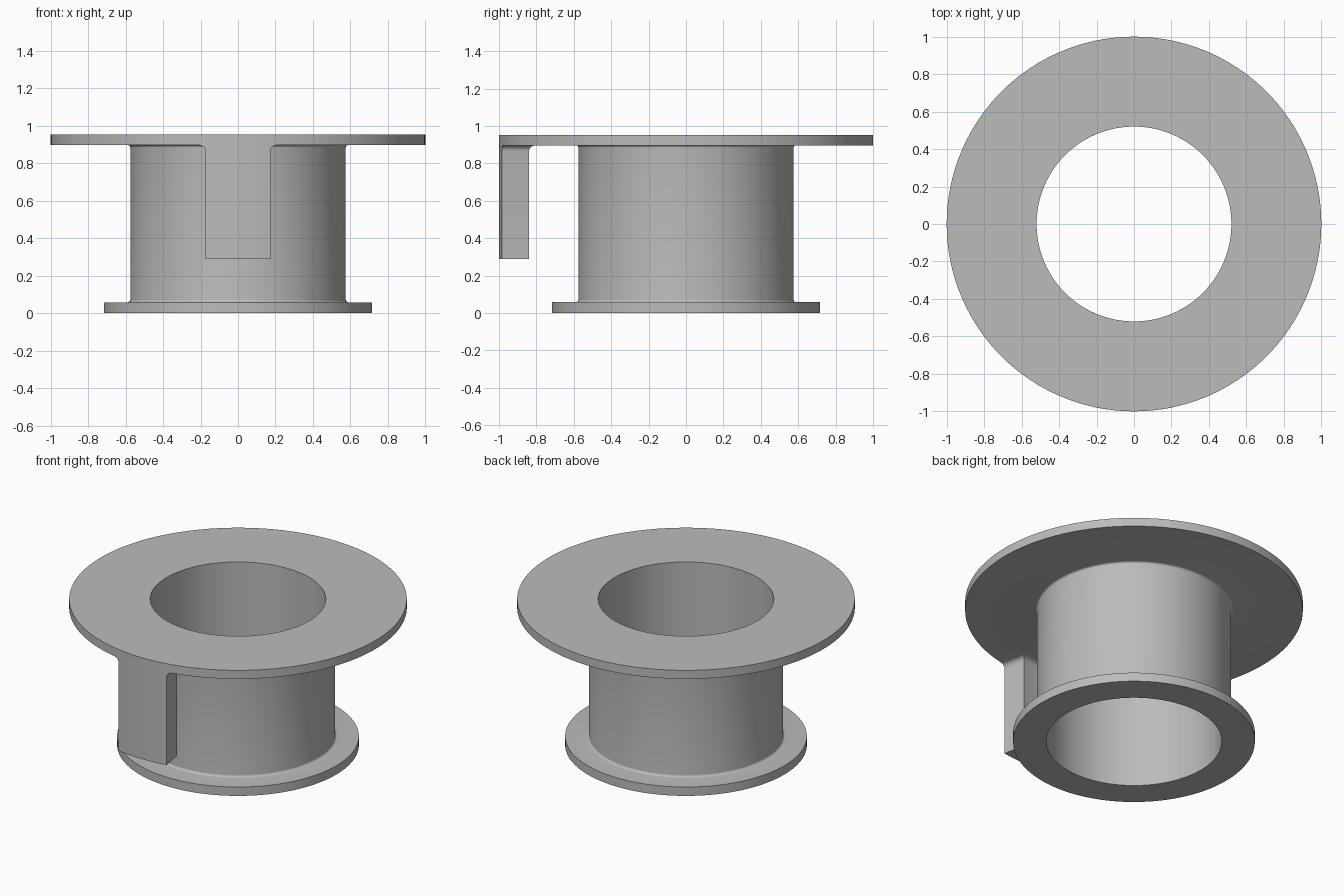
import bpy
import bmesh
from math import sin, cos, pi, radians

cube = bpy.data.objects.get("Cube")
if cube:
    bpy.data.objects.remove(cube)

SEGMENTS = 180
TOP, TOP_UNDER = 0.953, 0.897      # wide flange
BASE_TOP = 0.058                   # small flange
BORE, HUB, BASE_R, RIM = 0.52, 0.575, 0.716, 1.0
HUB_FILLET, TAB_FILLET = 0.014, 0.032

grey = bpy.data.materials.new("plain grey")
grey.use_nodes = True
grey.diffuse_color = (0.5, 0.5, 0.5, 1)
grey.node_tree.nodes["Principled BSDF"].inputs["Base Color"].default_value = (0.5, 0.5, 0.5, 1)


def loft(name, loops, closed, caps):
    """Skin matching closed loops of points into one smooth-shaded object."""
    bm = bmesh.new()
    rings = [[bm.verts.new(p) for p in loop] for loop in loops]
    pairs = list(zip(rings, rings[1:]))
    if closed:
        pairs.append((rings[-1], rings[0]))
    for a, b in pairs:
        for i in range(len(a)):
            j = (i + 1) % len(a)
            bm.faces.new((a[i], a[j], b[j], b[i]))
    if caps:
        bm.faces.new(rings[0])
        bm.faces.new(rings[-1])
    bmesh.ops.recalc_face_normals(bm, faces=bm.faces)
    mesh = bpy.data.meshes.new(name)
    bm.to_mesh(mesh)
    bm.free()
    mesh.materials.append(grey)
    obj = bpy.data.objects.new(name, mesh)
    bpy.context.collection.objects.link(obj)
    bpy.ops.object.select_all(action="DESELECT")
    obj.select_set(True)
    bpy.context.view_layer.objects.active = obj
    bpy.ops.object.shade_smooth_by_angle(angle=radians(30))
    return obj


def polar(r, angle, z):
    """Point at an angle measured from the front (-y)."""
    return (r * sin(angle), -r * cos(angle), z)


def fillet(r, steps=6):
    """Quarter-round offsets (outward, drop), from wall to ceiling."""
    for i in range(steps + 1):
        a = i / steps * pi / 2
        yield r * (1 - cos(a)), r * (1 - sin(a))


# Flanged bushing: one revolved profile with filleted hub corners
round_in = list(fillet(HUB_FILLET))
profile = [(BORE, 0), (BASE_R, 0), (BASE_R, BASE_TOP)]
profile += [(HUB + out, BASE_TOP + drop) for out, drop in reversed(round_in)]
profile += [(HUB + out, TOP_UNDER - drop) for out, drop in round_in]
profile += [(RIM, TOP_UNDER), (RIM, TOP), (BORE, TOP)]
loft("flanged_bushing",
     [[polar(r, 2 * pi * i / SEGMENTS, z) for i in range(SEGMENTS)] for r, z in profile],
     closed=True, caps=False)

# Front tab: ring sector hanging from the rim, flaring into the flange
TAB_INNER, TAB_BOTTOM, HALF_ANGLE, STEPS = 0.852, 0.29, radians(10), 10


def tab_section(z, flare):
    half = HALF_ANGLE + flare / 0.93
    angles = [half * (2 * i / STEPS - 1) for i in range(STEPS + 1)]
    outer = [polar(RIM, a, z) for a in angles]
    inner = [polar(TAB_INNER - flare, a, z) for a in reversed(angles)]
    return outer + inner


sections = [tab_section(TAB_BOTTOM, 0)]
sections += [tab_section(TOP_UNDER - drop, out) for out, drop in fillet(TAB_FILLET)]
loft("front_tab", sections, closed=False, caps=True)
